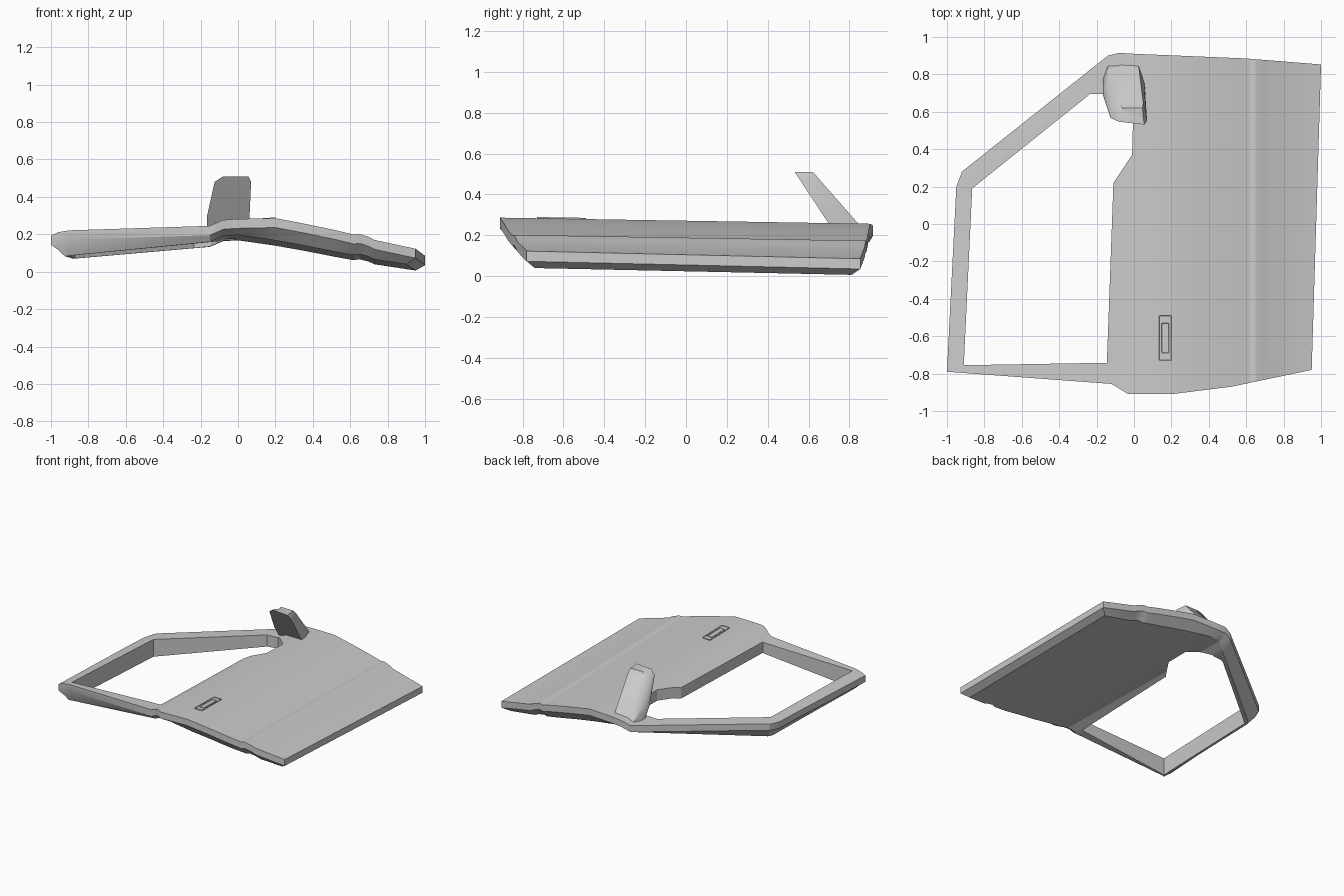
import bpy, bmesh, math

cube = bpy.data.objects.get("Cube")
if cube:
    bpy.data.objects.remove(cube)

grey = bpy.data.materials.new("light_grey")
grey.use_nodes = True
colour = (0.6, 0.6, 0.6, 1)
grey.diffuse_color = colour
grey.node_tree.nodes["Principled BSDF"].inputs["Base Color"].default_value = colour


def finish(bm, name, angle=25):
    bmesh.ops.recalc_face_normals(bm, faces=bm.faces[:])
    mesh = bpy.data.meshes.new(name)
    bm.to_mesh(mesh)
    bm.free()
    mesh.materials.append(grey)
    ob = bpy.data.objects.new(name, mesh)
    bpy.context.collection.objects.link(ob)
    bpy.ops.object.select_all(action='DESELECT')
    ob.select_set(True)
    bpy.context.view_layer.objects.active = ob
    bpy.ops.object.shade_smooth_by_angle(angle=math.radians(angle))
    return ob


def interp(table, x):
    if x <= table[0][0]:
        return table[0][1]
    for (x0, y0), (x1, y1) in zip(table, table[1:]):
        if x <= x1:
            return y0 + (y1 - y0) * (x - x0) / (x1 - x0)
    return table[-1][1]


# Door skin height and thickness across its width
skin = [(-1, .195), (-.96, .212), (-.9, .222), (-.15, .245), (-.08, .276), (0, .281),
        (.2, .285), (.35, .257), (.52, .222), (.62, .198), (.65, .202), (.7, .186),
        (.73, .17), (1, .113)]
depth = [(-1, .135), (-.86, .135), (-.15, .085), (0, .085), (.2, .118), (.52, .115),
         (.95, .09), (1, .085)]


def skin_z(x, y):
    return interp(skin, x) - .0165 * (y + .85)


# Plan outlines: rim, smaller underside, window opening
rim = [(-1, -.79), (-.95, .2), (-.92, .28), (-.14, .9), (-.08, .915), (0, .91), (.6, .885),
       (1, .853), (.95, -.78), (.52, -.87), (.2, -.91), (-.03, -.91), (-.12, -.855)]
under = [(-.925, -.768), (-.885, .19), (-.868, .225), (-.12, .82), (-.07, .85), (0, .85),
         (.58, .835), (.95, .81), (.9, -.74), (.5, -.815), (.2, -.85), (-.02, -.85),
         (-.11, -.81)]
window = [(-.91, -.755), (-.865, .19), (-.235, .695), (-.14, .695), (-.005, .56),
          (-.01, .37), (-.11, .22), (-.145, -.742)]

bm = bmesh.new()


def ring(points, z):
    verts = [bm.verts.new((x, y, z)) for x, y in points]
    return verts, [bm.edges.new((verts[i - 1], v)) for i, v in enumerate(verts)]


def bridge(a, b):
    for i in range(len(a)):
        bm.faces.new((a[i - 1], a[i], b[i], b[i - 1]))


top, top_edges = ring(rim, 0)
lip, _ = ring(rim, -1)
base, base_edges = ring(under, -2)
hole_top, hole_top_edges = ring(window, 0)
hole_base, hole_base_edges = ring(window, -2)
bmesh.ops.triangle_fill(bm, edges=top_edges + hole_top_edges, use_beauty=True)
bmesh.ops.triangle_fill(bm, edges=base_edges + hole_base_edges, use_beauty=True)
bridge(top, lip)
bridge(lip, base)
bridge(hole_top, hole_base)

# Cut across at every crease, then bend to the skin profile
for x, _ in skin[1:-1]:
    bmesh.ops.bisect_plane(bm, geom=bm.verts[:] + bm.edges[:] + bm.faces[:],
                           plane_co=(x, 0, 0), plane_no=(1, 0, 0), dist=1e-5)
for v in bm.verts:
    x, y, t = v.co.x, v.co.y, -v.co.z
    drop = .05 * t if t <= 1 else .05 + (interp(depth, x) - .05) * (t - 1)
    v.co.z = skin_z(x, y) - drop
finish(bm, "door_shell", 20)

# Wing mirror: lofted hexagonal sections leaning forward
bm = bmesh.new()
sections = []
for z, left, right, back_left, back_right in [
        (.22, -.165, .06, -.07, .02), (.3, -.165, .062, -.075, .03),
        (.48, -.125, .07, -.08, .05), (.51, -.08, .055, -.065, .045)]:
    front = .69 - (z - .27) * .66
    back = .84 - (z - .26) * .875
    mid = front + (back - front) * .35
    outline = [(left, front + .015), (right, front), (right - .005, mid), (back_right, back),
               (back_left, back), (left + .025, back - .03), (left, mid)]
    sections.append([bm.verts.new((x, y, z)) for x, y in outline])
for a, b in zip(sections, sections[1:]):
    bridge(a, b)
bm.faces.new(sections[0])
bm.faces.new(sections[-1])
finish(bm, "wing_mirror", 40)


# Door handle: thin surround with a raised grip, following the skin
def plate(name, x0, x1, y0, y1, height, border):
    global bm
    bm = bmesh.new()
    corners = [(x0, y0), (x1, y0), (x1, y1), (x0, y1)]
    low, _ = ring(corners, -.01)
    high, _ = ring(corners, height)
    bridge(low, high)
    bm.faces.new(low)
    lid = bm.faces.new(high)
    bmesh.ops.inset_region(bm, faces=[lid], thickness=border, depth=0)
    for v in lid.verts:
        v.co.z -= height * .6
    for v in bm.verts:
        v.co.z += skin_z(v.co.x, v.co.y)
    ob = finish(bm, name)
    bevel = ob.modifiers.new("soft_corners", 'BEVEL')
    bevel.width = .002


plate("handle_surround", .135, .2, -.73, -.49, .008, .007)
plate("handle_grip", .148, .187, -.69, -.53, .008, .004)
